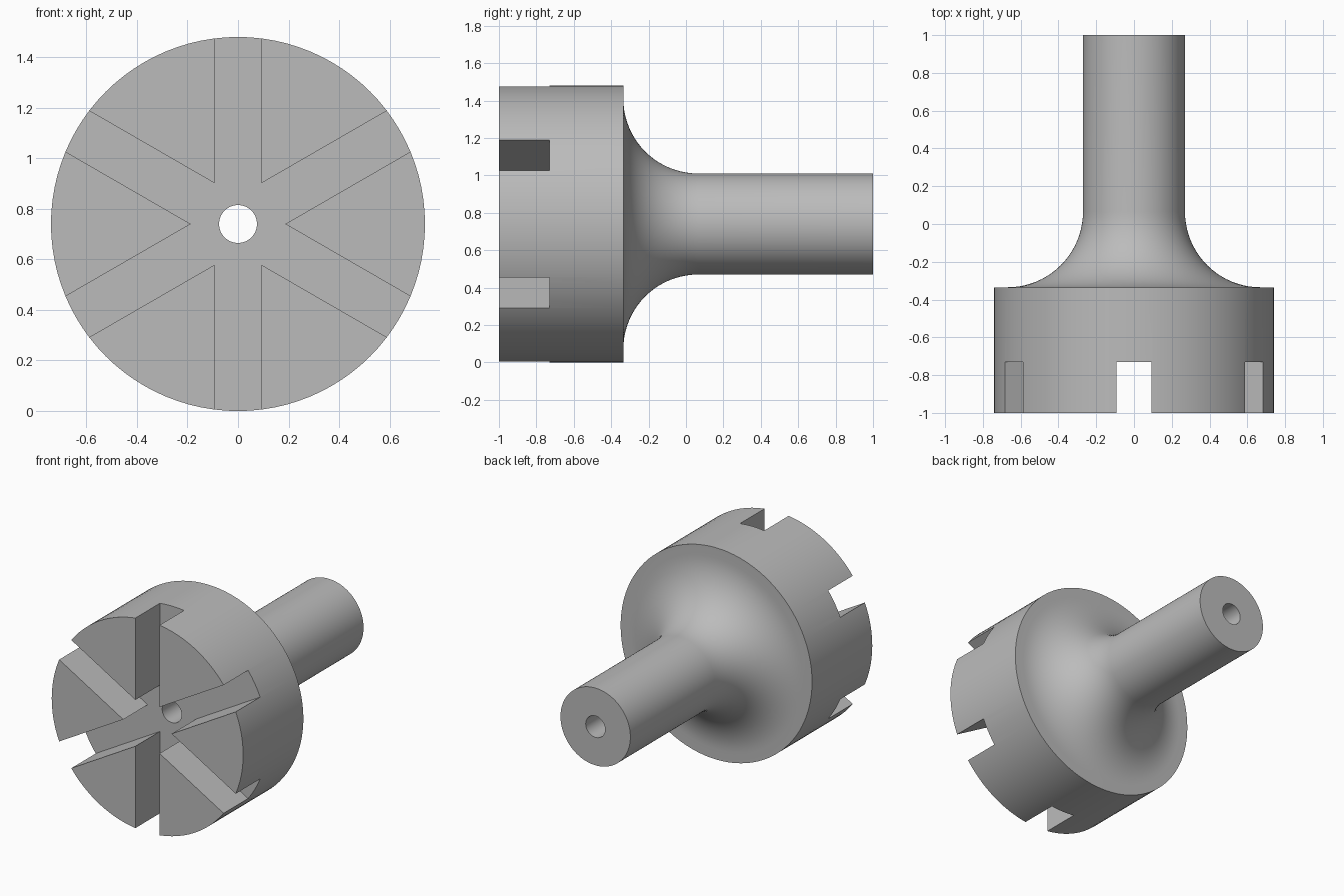
import bpy
import bmesh
from math import sin, cos, pi, radians
from mathutils import Matrix, Vector

cube = bpy.data.objects.get("Cube")
if cube:
    bpy.data.objects.remove(cube, do_unlink=True)

HEAD_R, SHAFT_R, BORE_R = 0.74, 0.27, 0.075
FRONT, BACK, SHOULDER, SLOT_FLOOR = -1.0, 1.0, -0.335, -0.73
FILLET_R, SLOT_W = 0.4, 0.187
SEGMENTS = 96

steel = bpy.data.materials.new("grey steel")
steel.use_nodes = True
colour = (0.5, 0.5, 0.5, 1)
steel.diffuse_color = colour
steel.node_tree.nodes["Principled BSDF"].inputs["Base Color"].default_value = colour


def make_object(name, bm):
    bmesh.ops.recalc_face_normals(bm, faces=bm.faces)
    mesh = bpy.data.meshes.new(name)
    bm.to_mesh(mesh)
    bm.free()
    mesh.materials.append(steel)
    obj = bpy.data.objects.new(name, mesh)
    bpy.context.collection.objects.link(obj)
    return obj


# Closed half-section (radius, y): bore, head, concave fillet, shaft
profile = [(BORE_R, FRONT), (HEAD_R, FRONT), (HEAD_R, SHOULDER)]
steps = 20
for i in range(steps + 1):
    a = pi / 2 * i / steps
    profile.append((SHAFT_R + FILLET_R * (1 - sin(a)),
                    SHOULDER + FILLET_R * (1 - cos(a))))
profile += [(SHAFT_R, BACK), (BORE_R, BACK)]

# Revolve the section around the y axis
bm = bmesh.new()
verts = [bm.verts.new((r, y, HEAD_R)) for r, y in profile]
edges = [bm.edges.new((v, verts[(i + 1) % len(verts)])) for i, v in enumerate(verts)]
bmesh.ops.spin(bm, geom=verts + edges, cent=(0, 0, HEAD_R), axis=(0, 1, 0),
               angle=2 * pi, steps=SEGMENTS, use_merge=True)
bmesh.ops.remove_doubles(bm, verts=bm.verts, dist=0.0001)
body = make_object("slotted_head_and_shaft", bm)

bpy.ops.object.select_all(action="DESELECT")
bpy.context.view_layer.objects.active = body
body.select_set(True)

# Three slots across the front face make six radial grooves
slot_length, slot_depth = 2.0, 2 * (SLOT_FLOOR - FRONT)
for angle in (30, 90, 150):
    bm = bmesh.new()
    bmesh.ops.create_cube(bm, size=1)
    bmesh.ops.scale(bm, verts=bm.verts, vec=(slot_length, slot_depth, SLOT_W))
    bmesh.ops.rotate(bm, verts=bm.verts, matrix=Matrix.Rotation(radians(angle), 3, "Y"))
    bmesh.ops.translate(bm, verts=bm.verts, vec=Vector((0, FRONT, HEAD_R)))
    cutter = make_object("slot_cutter", bm)
    cutter.hide_render = True
    mod = body.modifiers.new("slot", "BOOLEAN")
    mod.operation, mod.solver, mod.object = "DIFFERENCE", "EXACT", cutter
    bpy.ops.object.modifier_apply(modifier=mod.name)
    bpy.data.objects.remove(cutter, do_unlink=True)

# Keep rims and groove edges crisp
bpy.ops.object.shade_smooth_by_angle(angle=radians(30))
